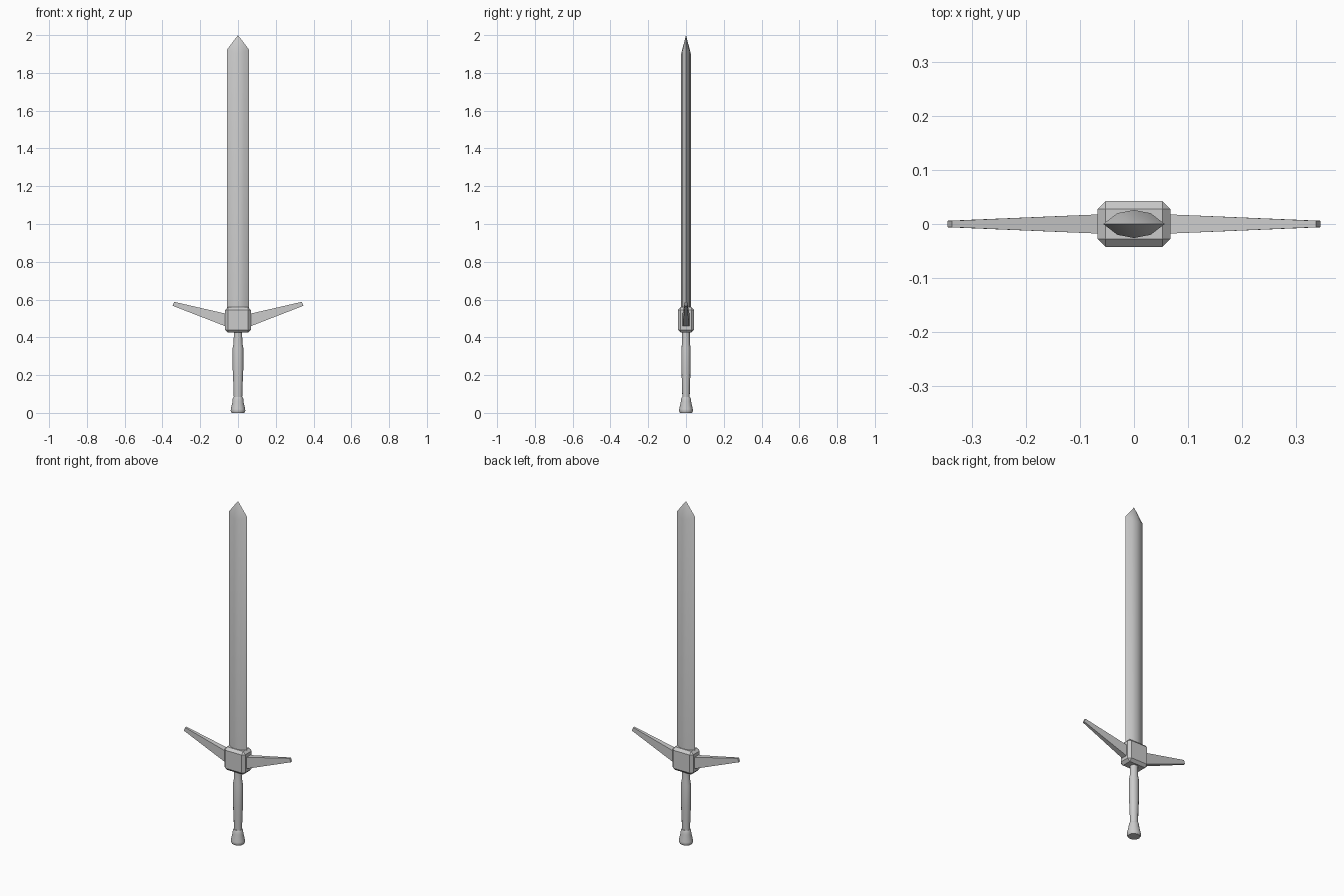
import bpy, bmesh, math

if "Cube" in bpy.data.objects:
    bpy.data.objects.remove(bpy.data.objects["Cube"])


def build(name, rings, tip=None, smooth=0):
    """Loft equal-length rings of points; cap the ends or close to a tip."""
    bm = bmesh.new()
    loops = [[bm.verts.new(p) for p in r] for r in rings]
    n = len(loops[0])
    for a, b in zip(loops, loops[1:]):
        for i in range(n):
            j = (i + 1) % n
            bm.faces.new((a[i], a[j], b[j], b[i]))
    bm.faces.new(loops[0][::-1])
    if tip:
        t = bm.verts.new(tip)
        for i in range(n):
            bm.faces.new((loops[-1][i], loops[-1][(i + 1) % n], t))
    else:
        bm.faces.new(loops[-1])
    bmesh.ops.recalc_face_normals(bm, faces=bm.faces[:])
    me = bpy.data.meshes.new(name)
    bm.to_mesh(me)
    bm.free()
    ob = bpy.data.objects.new(name, me)
    bpy.context.collection.objects.link(ob)
    if smooth:
        bpy.ops.object.select_all(action='DESELECT')
        bpy.context.view_layer.objects.active = ob
        ob.select_set(True)
        bpy.ops.object.shade_smooth_by_angle(angle=math.radians(smooth))
    return ob


def lathe(name, profile, sides=12):
    """Round part from (radius x, radius y, z) rings."""
    ang = [2 * math.pi * i / sides for i in range(sides)]
    return build(name, [[(rx * math.cos(a), ry * math.sin(a), z) for a in ang]
                        for rx, ry, z in profile], smooth=35)


# blade: lens-shaped section, shoulder slightly lower at the ridge
lens = [(0.057, 0, 1.925), (0.031, 0.02, 1.91), (0, 0.026, 1.90), (-0.031, 0.02, 1.91),
        (-0.057, 0, 1.925), (-0.031, -0.02, 1.91), (0, -0.026, 1.90), (0.031, -0.02, 1.91)]
build("blade", [[(x, y, 0.54) for x, y, z in lens], lens], (0, 0, 2.0), smooth=32)

# guard block: chamfered box
bpy.ops.mesh.primitive_cube_add(size=1, location=(0, 0, 0.4925))
block = bpy.context.object
block.name = "guard_block"
block.scale = (0.135, 0.086, 0.135)
bpy.ops.object.transform_apply(location=False, rotation=False, scale=True)
bevel = block.modifiers.new("chamfer", 'BEVEL')
bevel.width = 0.015
bevel.segments = 1

# guard arms: tapered bars sweeping upward
for side, s in (("right", 1), ("left", -1)):
    root = [(s * 0.06, -0.018, 0.456), (s * 0.06, 0.018, 0.456),
            (s * 0.06, 0.018, 0.524), (s * 0.06, -0.018, 0.524)]
    end = [(s * 0.346, -0.006, 0.567), (s * 0.346, 0.006, 0.567),
           (s * 0.338, 0.006, 0.588), (s * 0.338, -0.006, 0.588)]
    build("guard_arm_" + side, [root, end])

# grip and pommel
lathe("grip", [(0.022, 0.019, 0.07), (0.024, 0.021, 0.14), (0.028, 0.024, 0.23),
               (0.028, 0.024, 0.345), (0.023, 0.021, 0.37), (0.022, 0.02, 0.43)])
lathe("pommel", [(0.034, 0.032, 0), (0.039, 0.037, 0.01), (0.038, 0.036, 0.02),
                 (0.029, 0.027, 0.06), (0.028, 0.026, 0.075), (0.024, 0.022, 0.083)])
